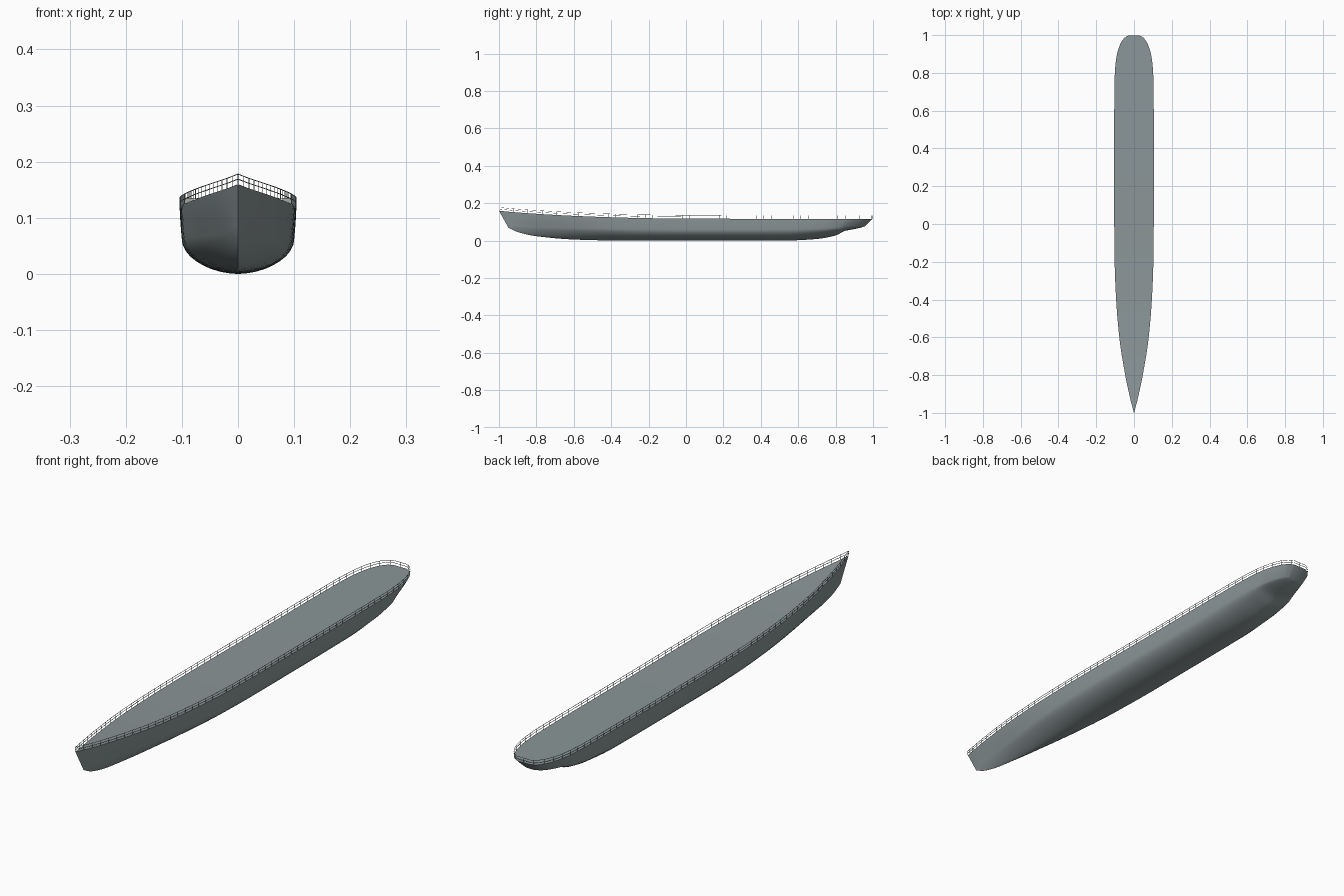
import bpy, bmesh, math
from mathutils import Vector

if "Cube" in bpy.data.objects:
    bpy.data.objects.remove(bpy.data.objects["Cube"])

grey = bpy.data.materials.new("ship_grey")
grey.diffuse_color = (0.26, 0.305, 0.315, 1)
grey.use_nodes = True
grey.node_tree.nodes["Principled BSDF"].inputs["Base Color"].default_value = grey.diffuse_color

# Stations: keel y, deck y, keel z, bilge z, deck z, deck half beam, bilge half beam, bilge roundness
STATIONS = [
    (-0.950, -1.000, 0.070, 0.085, 0.160, 0.000, 0.000, 1.2),
    (-0.900, -0.930, 0.046, 0.080, 0.153, 0.018, 0.010, 1.2),
    (-0.800, -0.820, 0.024, 0.073, 0.145, 0.042, 0.027, 1.25),
    (-0.600, -0.610, 0.006, 0.067, 0.133, 0.076, 0.062, 1.4),
    (-0.400, -0.400, 0.001, 0.064, 0.125, 0.094, 0.086, 1.6),
    (-0.200, -0.200, 0.000, 0.062, 0.120, 0.102, 0.097, 1.8),
    (0.000, 0.000, 0.000, 0.060, 0.118, 0.104, 0.100, 1.85),
    (0.300, 0.300, 0.000, 0.060, 0.117, 0.104, 0.100, 1.85),
    (0.550, 0.580, 0.001, 0.060, 0.117, 0.104, 0.100, 1.8),
    (0.700, 0.740, 0.009, 0.062, 0.117, 0.103, 0.097, 1.6),
    (0.800, 0.840, 0.028, 0.066, 0.117, 0.098, 0.088, 1.5),
    (0.850, 0.900, 0.052, 0.072, 0.117, 0.089, 0.075, 1.5),
    (0.905, 0.950, 0.063, 0.076, 0.117, 0.073, 0.058, 1.6),
    (0.940, 0.985, 0.071, 0.079, 0.117, 0.050, 0.038, 1.7),
    (0.955, 0.998, 0.076, 0.081, 0.117, 0.028, 0.021, 1.8),
]
STEPS, BILGE, SIDE = 5, 9, 5


def smooth_stations():
    """Spline the station values along the hull (monotone, so flat runs stay flat)."""
    n = len(STATIONS)
    t = [s[1] for s in STATIONS]

    def slope(i, k):
        if i in (0, n - 1):
            j = 0 if i == 0 else n - 2
            return (STATIONS[j + 1][k] - STATIONS[j][k]) / (t[j + 1] - t[j])
        a = (STATIONS[i][k] - STATIONS[i - 1][k]) / (t[i] - t[i - 1])
        b = (STATIONS[i + 1][k] - STATIONS[i][k]) / (t[i + 1] - t[i])
        return 2 * a * b / (a + b) if a * b > 0 else 0

    out = []
    for i in range(n - 1):
        h = t[i + 1] - t[i]
        for j in range(STEPS):
            u = j / STEPS
            out.append([
                (2*u**3 - 3*u*u + 1) * STATIONS[i][k] + (u**3 - 2*u*u + u) * h * slope(i, k)
                + (3*u*u - 2*u**3) * STATIONS[i + 1][k] + (u**3 - u*u) * h * slope(i + 1, k)
                for k in range(8)])
    out.append(list(STATIONS[-1]))
    return out


def half_section(s):
    """Points from keel to deck edge on the +x side."""
    yk, yd, kz, zb, zd, wd, wb, p = s
    pts = []
    for i in range(BILGE + 1):
        a = i / BILGE * math.pi / 2
        pts.append((wb * math.sin(a) ** (2 / p), zb - (zb - kz) * math.cos(a) ** (2 / p)))
    for i in range(1, SIDE + 1):
        f = i / SIDE
        pts.append((wb + (wd - wb) * (1 - (1 - f) ** 1.3), zb + (zd - zb) * f))
    return [Vector((x, yd + (yk - yd) * (zd - z) / (zd - kz), z)) for x, z in pts]


def finish(bm, name, smooth):
    bmesh.ops.remove_doubles(bm, verts=bm.verts, dist=1e-5)
    bmesh.ops.recalc_face_normals(bm, faces=bm.faces)
    me = bpy.data.meshes.new(name)
    bm.to_mesh(me)
    bm.free()
    me.materials.append(grey)
    ob = bpy.data.objects.new(name, me)
    bpy.context.collection.objects.link(ob)
    bpy.ops.object.select_all(action='DESELECT')
    ob.select_set(True)
    bpy.context.view_layer.objects.active = ob
    if smooth:
        bpy.ops.object.shade_smooth_by_angle(angle=math.radians(35))
    return ob


sections = [half_section(s) for s in smooth_stations()]

# Hull shell with deck and transom, lofted through full sections
bm = bmesh.new()
rings = []
for half in sections:
    port = [Vector((-p.x, p.y, p.z)) for p in reversed(half[1:])]
    rings.append([bm.verts.new(p) for p in port + half])
for a, b in zip(rings, rings[1:]):
    for i in range(len(a)):
        j = (i + 1) % len(a)          # the wrap-around strip is the deck
        bm.faces.new((a[i], a[j], b[j], b[i]))
bm.faces.new(rings[-1])
finish(bm, "hull", True)

# Deck outline, running around the stern from the bow and back
edge = [s[-1] for s in sections]
loop = edge + [Vector((-p.x, p.y, p.z)) for p in reversed(edge[1:])]


def bar(bm, a, b, r=0.0006):
    """Thin square bar between two points."""
    d = (b - a).normalized()
    u = d.cross(Vector((0, 0, 1)) if abs(d.z) < 0.9 else Vector((0, 1, 0))).normalized() * r
    v = d.cross(u)
    ends = [[bm.verts.new(p + o) for o in (u + v, v - u, -u - v, u - v)] for p in (a, b)]
    for i in range(4):
        j = (i + 1) % 4
        bm.faces.new((ends[0][i], ends[0][j], ends[1][j], ends[1][i]))
    bm.faces.new(ends[0])
    bm.faces.new(ends[1])


# Guard rails: two bars following the deck edge
for name, h in (("middle_rail", 0.009), ("top_rail", 0.018)):
    bm = bmesh.new()
    up = Vector((0, 0, h))
    for a, b in zip(loop, loop[1:] + loop[:1]):
        bar(bm, a + up, b + up)
    finish(bm, name, False)

# Rail posts, evenly spaced along the deck edge
bm = bmesh.new()
lengths = [(b - a).length for a, b in zip(loop, loop[1:] + loop[:1])]
count = 104
gap, travelled, k = sum(lengths) / count, 0.0, 0
for a, b, length in zip(loop, loop[1:] + loop[:1], lengths):
    while k < count and k * gap < travelled + length:
        p = a.lerp(b, (k * gap - travelled) / length)
        bar(bm, p, p + Vector((0, 0, 0.018)))
        k += 1
    travelled += length
finish(bm, "rail_posts", False)
